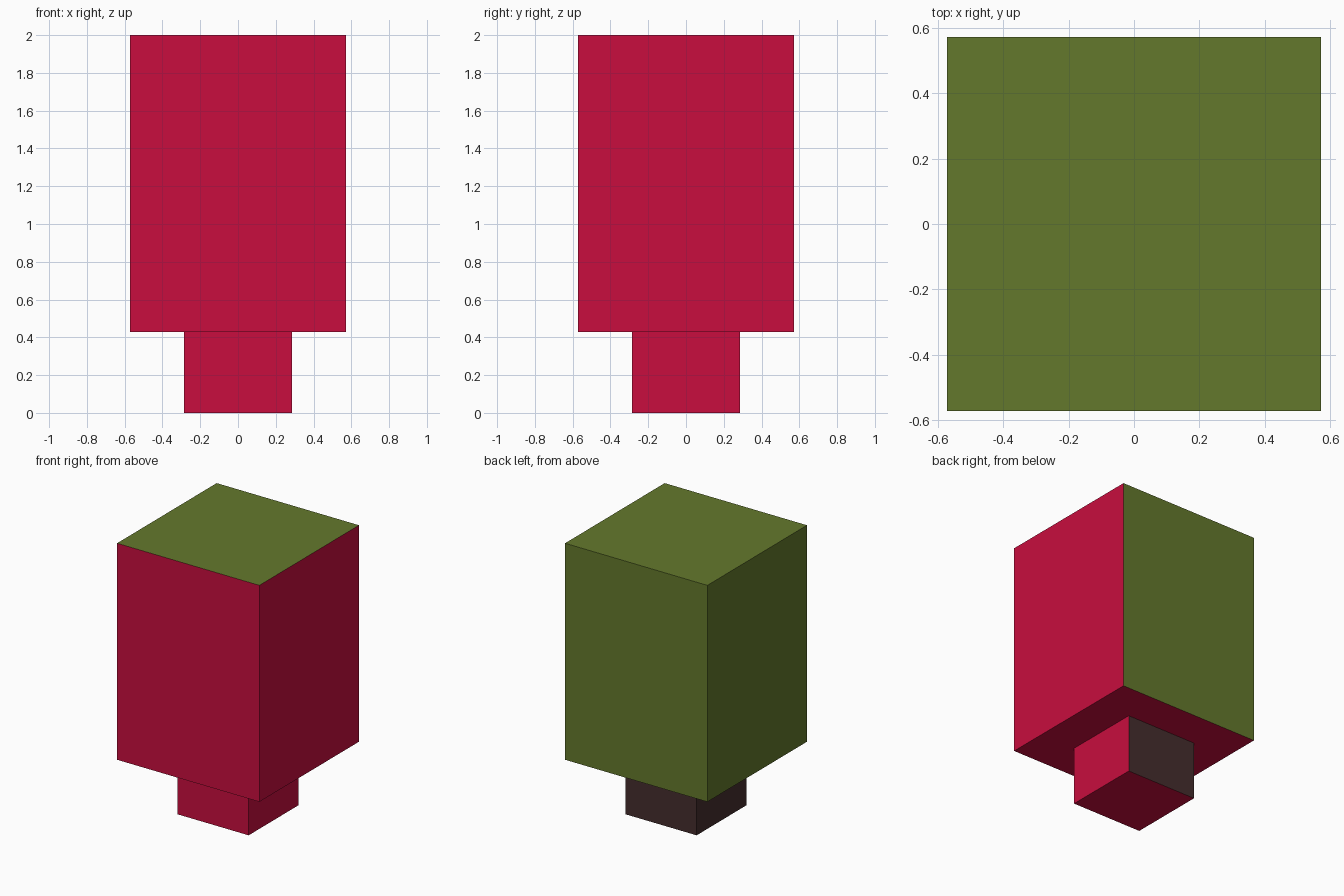
import bpy
import bmesh
from mathutils import Matrix, Vector

if "Cube" in bpy.data.objects:
    bpy.data.objects.remove(bpy.data.objects["Cube"])

U = 2 / 14  # grid unit of the blocky model


def material(name, rgb):
    """Flat colour from 0-255 sRGB values."""
    lin = [((c / 255 + 0.055) / 1.055) ** 2.4 if c > 10 else c / 255 / 12.92 for c in rgb]
    mat = bpy.data.materials.new(name)
    mat.diffuse_color = (*lin, 1)
    mat.use_nodes = True
    mat.node_tree.nodes["Principled BSDF"].inputs["Base Color"].default_value = mat.diffuse_color
    return mat


crimson = material("crimson", (200, 13, 62))
olive = material("olive green", (100, 121, 44))
brown = material("dark brown", (69, 45, 45))


def block(name, width, z0, z1, first, second, second_dirs):
    """Square block; faces pointing along second_dirs get the second colour."""
    bm = bmesh.new()
    size = Matrix.Diagonal((width, width, z1 - z0, 1))
    bmesh.ops.create_cube(bm, size=1, matrix=Matrix.Translation((0, 0, (z0 + z1) / 2)) @ size)
    bm.normal_update()
    for f in bm.faces:
        f.material_index = int(any(f.normal.dot(Vector(d)) > 0.9 for d in second_dirs))
    mesh = bpy.data.meshes.new(name)
    bm.to_mesh(mesh)
    bm.free()
    mesh.materials.append(first)
    mesh.materials.append(second)
    bpy.context.collection.objects.link(bpy.data.objects.new(name, mesh))


BACK, LEFT, TOP = (0, 1, 0), (-1, 0, 0), (0, 0, 1)

# Narrow stem: red front, right and underside, brown back and left
block("stem", 4 * U, 0, 3 * U, crimson, brown, [BACK, LEFT])
# Large upper block: red front, right and underside, green elsewhere
block("upper_block", 8 * U, 3 * U, 14 * U, crimson, olive, [BACK, LEFT, TOP])
